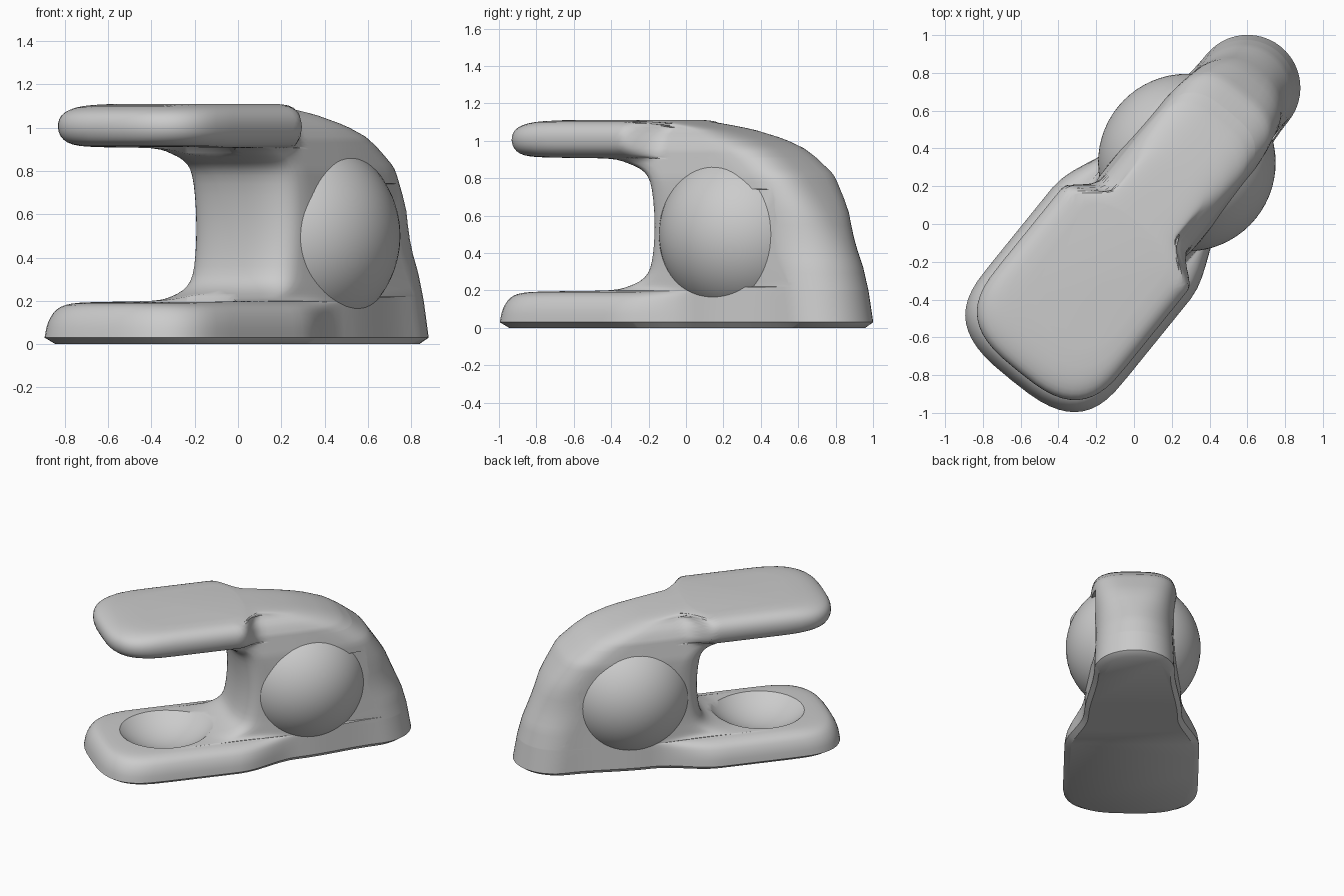
import bpy, bmesh, math
from mathutils import Matrix

cube = bpy.data.objects.get("Cube")
if cube:
    bpy.data.objects.remove(cube)

# Model axis runs front to back along local y, turned about z
PLACE = Matrix.Translation((0.28, 0.325, 0)) @ Matrix.Rotation(math.radians(-39), 4, 'Z')
BALL_R = 0.47

grey = bpy.data.materials.new("warm_grey")
grey.use_nodes = True
grey.diffuse_color = (0.6, 0.6, 0.6, 1)
grey.node_tree.nodes["Principled BSDF"].inputs["Base Color"].default_value = (0.6, 0.6, 0.6, 1)


def make(name, bm):
    bmesh.ops.recalc_face_normals(bm, faces=bm.faces)
    mesh = bpy.data.meshes.new(name)
    bm.to_mesh(mesh)
    bm.free()
    mesh.materials.append(grey)
    ob = bpy.data.objects.new(name, mesh)
    ob.matrix_world = PLACE
    bpy.context.collection.objects.link(ob)
    return ob


def smooth(ob, degrees):
    bpy.ops.object.select_all(action='DESELECT')
    ob.select_set(True)
    bpy.context.view_layer.objects.active = ob
    bpy.ops.object.shade_smooth_by_angle(angle=math.radians(degrees))


def lookup(knots, z):
    for (a, p), (b, q) in zip(knots, knots[1:]):
        if z <= b:
            return p + (q - p) * (z - a) / (b - a)
    return knots[-1][1]


def spline(a, b, c, d, t):
    return [0.5 * (2*q + (r-p)*t + (2*p-5*q+4*r-s)*t*t + (3*q-p-3*r+s)*t**3)
            for p, q, r, s in zip(a, b, c, d)]


def ease(t):
    t = max(0, min(1, t))
    return t * t * (3 - 2 * t)


# Front edge by level: height, front position, half width
FRONT = [(0, -1.44, .43), (.03, -1.48, .47), (.1, -1.465, .46), (.16, -1.43, .43),
         (.187, -1.37, .38), (.195, -1.2, .33), (.2, -.8, .33), (.22, -.66, .31),
         (.27, -.54, .3), (.36, -.49, .29), (.55, -.47, .29), (.74, -.49, .29),
         (.83, -.54, .3), (.88, -.66, .31), (.905, -.8, .33), (.91, -1.2, .34),
         (.922, -1.36, .38), (.96, -1.41, .42), (1.02, -1.42, .43), (1.07, -1.39, .41),
         (1.1, -1.3, .36), (1.11, -1.15, .27)]
# Back tip position and body half width by height
BACK = [(0, .75), (.03, .79), (.2, .76), (.33, .724), (.63, .595), (.82, .467),
        (.91, .35), (.96, .27), (1.01, .145), (1.06, -.05), (1.09, -.25), (1.11, -.42)]
WIDTH = [(0, .31), (.03, .34), (.3, .33), (.8, .315), (.95, .29), (1.01, .26), (1.06, .21), (1.11, .2)]


def outline(z, front, pad):
    """Half outline from front centre to back tip, mirrored into a ring."""
    tip, w = lookup(BACK, z), lookup(WIDTH, z)
    high = ease((z - .4) / .5)
    reach = .15 + .25 * min(1, max(0, -.47 - front))
    tail = .28 - .14 * ease((z - 1) / .1)
    cf, cb = front + reach, tip - tail
    start, end = -.1 - .25 * high, -.55 + .03 * high
    n_back = 2 + 1.2 * high

    def half(s):
        taper = w - .06 * ease((s + .1) / .6) * (1 - .6 * high)
        return taper + (pad - taper) * ease((start - s) / (start - end))

    pts = []
    for i in range(13):
        a = math.pi / 2 * i / 12
        s = cf - reach * math.cos(a) ** (2 / 3)
        pts.append((half(s) * math.sin(a) ** (2 / 3), s))
    for i in range(1, 24):
        s = cf + (cb - cf) * i / 24
        pts.append((half(s), s))
    for i in range(13):
        a = math.pi / 2 * i / 12
        s = cb + tail * math.sin(a) ** (2 / n_back)
        pts.append((half(s) * max(0, math.cos(a)) ** (2 / n_back), s))
    pts[-1] = (0, tip)
    return pts + [(-x, y) for x, y in pts[-2:0:-1]]


# Clamp body: stacked outlines forming base, neck and upper arm
levels = [FRONT[0]]
for i in range(1, len(FRONT) - 1):
    a, b, c = FRONT[i - 1] if i > 1 else FRONT[1], FRONT[i], FRONT[i + 1]
    d = FRONT[min(i + 2, len(FRONT) - 1)]
    levels += [spline(a, b, c, d, k / 3) for k in range(3)]
levels.append(FRONT[-1])
bm = bmesh.new()
rings = [[bm.verts.new((x, y, z)) for x, y in outline(z, f, p)] for z, f, p in levels]
for low, up in zip(rings, rings[1:]):
    for i in range(len(low)):
        j = (i + 1) % len(low)
        bm.faces.new((low[i], low[j], up[j], up[i]))
bm.faces.new(rings[0])
bm.faces.new(rings[-1])
body = make("clamp_body", bm)

# Cutters: side pockets and the round socket between the pads
cutters = []
for side in (1, -1):
    bm = bmesh.new()
    bmesh.ops.create_cube(bm, size=1)
    for v in bm.verts:
        outer = v.co.x > 0
        lift = 0 if outer else .03
        v.co = (side * (.6 if outer else .27), .9 if v.co.y > 0 else .08,
                .77 - lift if v.co.z > 0 else .19 + lift)
    cutters.append(make("pocket_cutter", bm))
bm = bmesh.new()
bmesh.ops.create_uvsphere(bm, u_segments=64, v_segments=32, radius=BALL_R,
                          matrix=Matrix.Translation((0, -.96, .552)))
cutters.append(make("socket_cutter", bm))

bpy.context.view_layer.objects.active = body
for cutter in cutters:
    cutter.hide_render = True
    mod = body.modifiers.new("cut", 'BOOLEAN')
    mod.operation, mod.solver, mod.object = 'DIFFERENCE', 'EXACT', cutter
    bpy.ops.object.modifier_apply(modifier=mod.name)
    bpy.data.objects.remove(cutter)
smooth(body, 38)

# Ball bulging out of both sides
bm = bmesh.new()
bmesh.ops.create_uvsphere(bm, u_segments=64, v_segments=32, radius=BALL_R,
                          matrix=Matrix.Translation((0, 0, .5)) @ Matrix.Rotation(math.pi / 2, 4, 'Y'))
smooth(make("side_ball", bm), 60)
